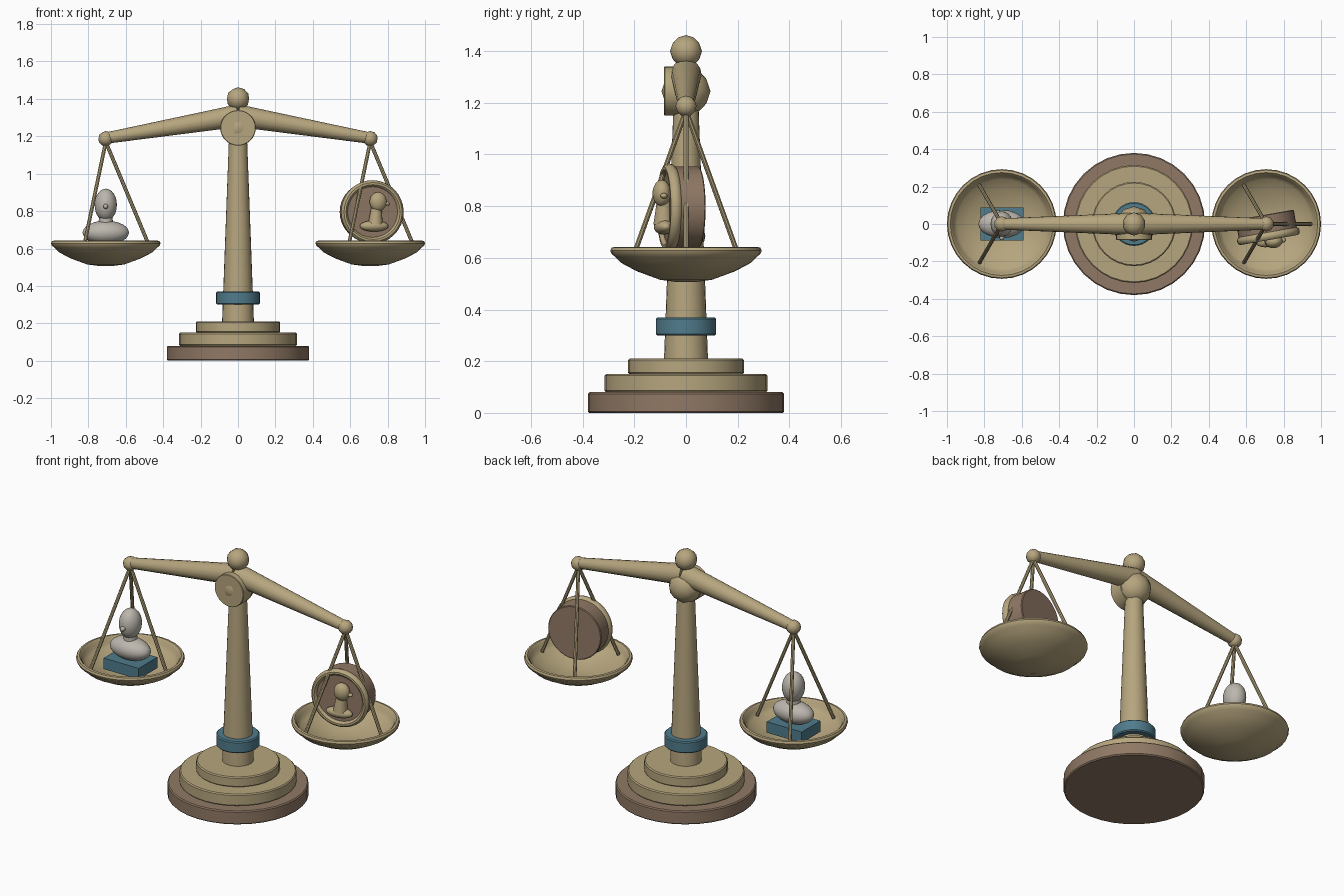
import bpy, bmesh, math
from mathutils import Vector, Matrix

cube = bpy.data.objects.get("Cube")
if cube:
    bpy.data.objects.remove(cube, do_unlink=True)


def material(name, rgb):
    m = bpy.data.materials.new(name)
    m.use_nodes = True
    m.diffuse_color = (*rgb, 1)
    m.node_tree.nodes["Principled BSDF"].inputs["Base Color"].default_value = (*rgb, 1)
    return m


TAN = material("aged_brass", (0.47, 0.38, 0.21))
BROWN = material("brown_bronze", (0.28, 0.19, 0.13))
TEAL = material("teal", (0.08, 0.20, 0.26))
STONE = material("pale_stone", (0.50, 0.47, 0.42))


def finish(name, bm, mat, matrix=Matrix(), smooth=True):
    bmesh.ops.recalc_face_normals(bm, faces=bm.faces)
    mesh = bpy.data.meshes.new(name)
    bm.to_mesh(mesh)
    bm.free()
    mesh.materials.append(mat)
    ob = bpy.data.objects.new(name, mesh)
    bpy.context.collection.objects.link(ob)
    ob.matrix_world = matrix
    if smooth:
        bpy.ops.object.select_all(action="DESELECT")
        ob.select_set(True)
        bpy.context.view_layer.objects.active = ob
        bpy.ops.object.shade_smooth_by_angle(angle=math.radians(40))
    return ob


def lathe(name, profile, mat, matrix=Matrix(), sides=32, closed=False):
    """Spin (radius, height) points round z; open profiles get end caps."""
    bm = bmesh.new()
    rings = [[bm.verts.new((r * math.cos(math.tau * i / sides),
                            r * math.sin(math.tau * i / sides), z))
              for i in range(sides)] for r, z in profile]
    pairs = list(zip(rings, rings[1:]))
    if closed:
        pairs.append((rings[-1], rings[0]))
    else:
        bm.faces.new(rings[0])
        bm.faces.new(rings[-1])
    for a, b in pairs:
        for i in range(sides):
            j = (i + 1) % sides
            bm.faces.new((a[i], a[j], b[j], b[i]))
    return finish(name, bm, mat, matrix)


def disc(name, r, z0, z1, mat, matrix=Matrix(), bevel=0.006):
    b = bevel
    return lathe(name, [(r - b, z0), (r, z0 + b), (r, z1 - b), (r - b, z1)], mat, matrix)


def ball(name, centre, size, mat, matrix=Matrix(), detail=2):
    bm = bmesh.new()
    bmesh.ops.create_icosphere(bm, subdivisions=detail, radius=1)
    place = matrix @ Matrix.Translation(centre) @ Matrix.Diagonal((*size, 1))
    return finish(name, bm, mat, place)


def rod(name, start, end, r0, r1, mat, sides=8, matrix=Matrix()):
    start, end = Vector(start), Vector(end)
    axis = end - start
    turn = axis.to_track_quat("Z", "Y").to_matrix().to_4x4()
    place = matrix @ Matrix.Translation(start) @ turn
    return lathe(name, [(r0, 0), (r1, axis.length)], mat, place, sides)


# Stepped base, column and collar
disc("base_bottom_step", 0.38, 0, 0.08, BROWN)
disc("base_middle_step", 0.315, 0.08, 0.15, TAN)
disc("base_top_step", 0.225, 0.15, 0.21, TAN)
rod("column", (0, 0, 0.21), (0, 0, 1.2), 0.085, 0.048, TAN, 24)
disc("collar", 0.117, 0.30, 0.37, TEAL)

# Pivot hub and finial
to_front = Matrix.Rotation(math.radians(90), 4, "X")
ball("hub_ball", (0, 0, 1.245), (0.095,) * 3, TAN)
disc("hub_front_plate", 0.095, 0, 0.085, TAN,
     Matrix.Translation((0, 0, 1.245)) @ to_front, 0.003)
ball("finial", (0, 0, 1.40), (0.062,) * 3, TAN)

# Arms, hangers and pans on both sides
ARM = 0.707
PAN = [(0.04, 0.507), (0.10, 0.515), (0.19, 0.548), (0.25, 0.58), (0.275, 0.605),
       (0.288, 0.615), (0.293, 0.628), (0.288, 0.64), (0.275, 0.642), (0.264, 0.63),
       (0.258, 0.608), (0.24, 0.59), (0.185, 0.56), (0.10, 0.527), (0.04, 0.519)]
for side, s in (("left", 1), ("right", -1)):
    x = s * ARM
    rod(side + "_arm", (0, 0, 1.31), (x, 0, 1.19), 0.06, 0.03, TAN, 16)
    ball(side + "_arm_end", (x, 0, 1.187), (0.041,) * 3, TAN)
    lathe(side + "_pan", PAN, TAN, Matrix.Translation((x, 0, 0)), 32)
    for k in range(3):
        a = math.tau * k / 3
        foot = (x + 0.238 * math.cos(a), 0.238 * math.sin(a), 0.60)
        rod(f"{side}_hanger_{k + 1}", (x, 0, 1.17), foot, 0.01, 0.01, TAN)

# Small bust on a plinth in the right pan
bust = Matrix.Translation((-ARM, 0, 0))
bm = bmesh.new()
bmesh.ops.create_cube(bm, size=1)
finish("bust_plinth", bm, TEAL,
       bust @ Matrix.Translation((0, 0, 0.595)) @ Matrix.Diagonal((0.23, 0.175, 0.065, 1)), False)
ball("bust_shoulders", (0, 0, 0.685), (0.125, 0.075, 0.064), STONE, bust, 3)
rod("bust_neck", (0, 0, 0.70), (0, 0, 0.80), 0.04, 0.035, STONE, 16, bust)
ball("bust_head", (0, 0, 0.833), (0.06, 0.068, 0.087), STONE, bust, 3)
ball("bust_nose", (0, -0.07, 0.825), (0.014, 0.018, 0.014), STONE, bust)

# Thick medallion standing in the left pan, turned slightly; local z is its front
medal = (Matrix.Translation((ARM, 0, 0.795)) @ Matrix.Rotation(math.radians(10), 4, "Z")
         @ to_front)
disc("medallion_body", 0.158, -0.05, 0.072, BROWN, medal, 0.004)
tube = [(0.152 + 0.018 * math.cos(math.tau * i / 10), 0.066 + 0.022 * math.sin(math.tau * i / 10))
        for i in range(10)]
lathe("medallion_rim", tube, TAN, medal, 32, True)

# Raised portrait on the medallion
ball("portrait_head", (0.025, 0.055, 0.10), (0.046, 0.052, 0.035), TAN, medal, 3)
ball("portrait_nose", (0.074, 0.045, 0.10), (0.016, 0.011, 0.014), TAN, medal)
rod("portrait_neck", (0.012, -0.065, 0.09), (0.018, 0.03, 0.09), 0.04, 0.027, TAN, 16, medal)
ball("portrait_shoulders", (0.005, -0.075, 0.09), (0.078, 0.03, 0.035), TAN, medal, 3)
